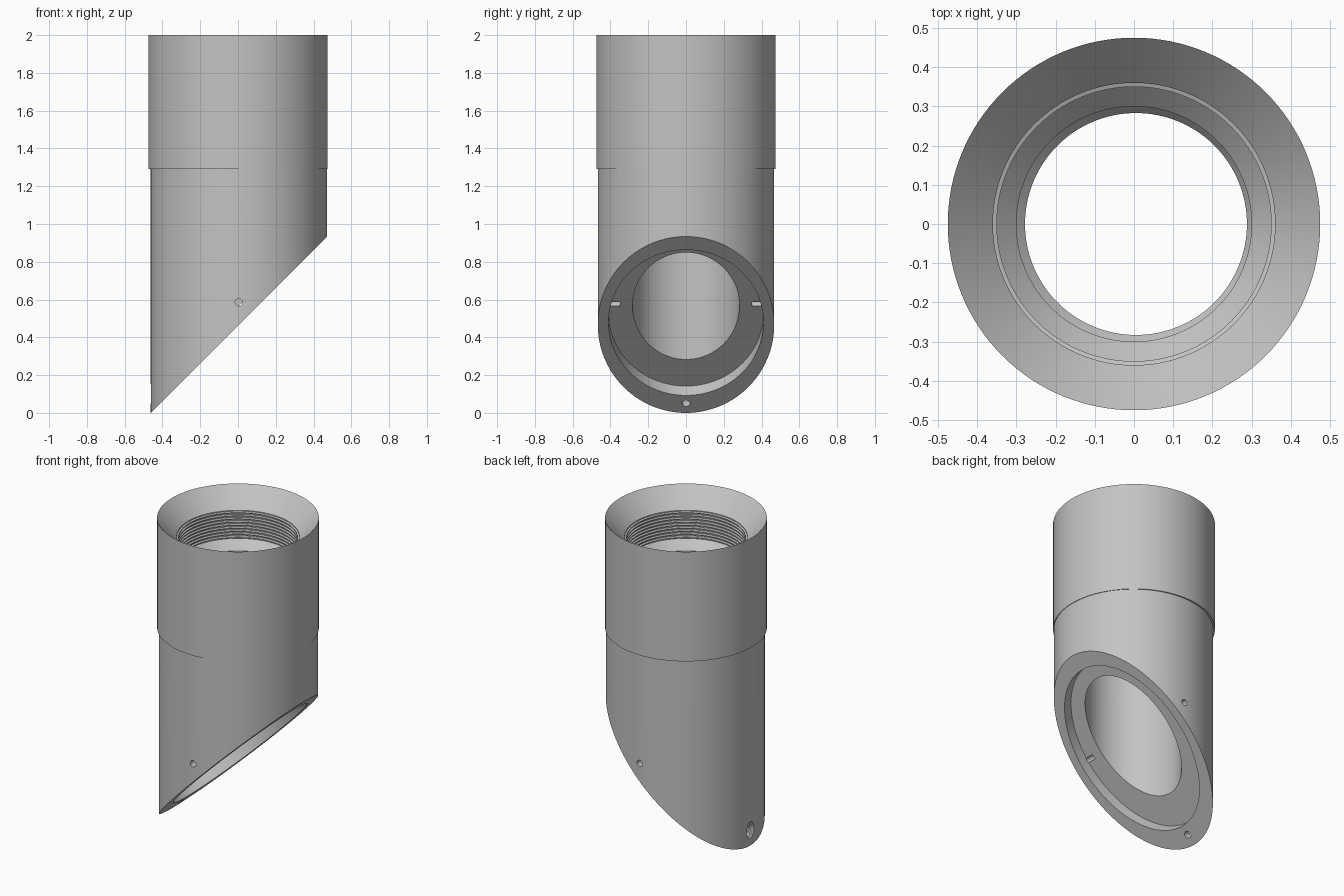
import bpy, bmesh, math
from mathutils import Matrix, Vector

if "Cube" in bpy.data.objects:
    bpy.data.objects.remove(bpy.data.objects["Cube"])

SEGMENTS = 128
OFFSET = 0.005      # lower tube sits slightly off the collar axis
CUT_Z = 0.462       # height of the slanted cut on the z axis
TILT = Matrix.Rotation(math.radians(-45), 4, 'Y')
INWARD = TILT @ Vector((0, 0, 1))

grey = bpy.data.materials.new("satin grey")
grey.use_nodes = True
colour = (0.55, 0.55, 0.55, 1)
grey.diffuse_color = colour
grey.node_tree.nodes["Principled BSDF"].inputs["Base Color"].default_value = colour


def make_object(name, bm):
    bmesh.ops.recalc_face_normals(bm, faces=bm.faces)
    mesh = bpy.data.meshes.new(name)
    bm.to_mesh(mesh)
    bm.free()
    mesh.materials.append(grey)
    obj = bpy.data.objects.new(name, mesh)
    bpy.context.collection.objects.link(obj)
    return obj


def lathe(name, profile):
    """Closed ring of (radius, height, axis offset) points turned about z."""
    bm = bmesh.new()
    rings = []
    for r, z, cx in profile:
        angles = [math.tau * i / SEGMENTS for i in range(SEGMENTS)]
        rings.append([bm.verts.new((cx + r * math.cos(a), r * math.sin(a), z)) for a in angles])
    for k, ring in enumerate(rings):
        above = rings[(k + 1) % len(rings)]
        for i in range(SEGMENTS):
            j = (i + 1) % SEGMENTS
            bm.faces.new((ring[i], ring[j], above[j], above[i]))
    return make_object(name, bm)


def cylinder(name, start, direction, length, rx, ry=None, sides=32):
    bm = bmesh.new()
    rotation = TILT if direction == INWARD else direction.to_track_quat('Z', 'Y').to_matrix().to_4x4()
    place = Matrix.Translation(start + direction * length / 2) @ rotation
    scale = Matrix.Diagonal((rx, ry or rx, length, 1))
    bmesh.ops.create_cone(bm, cap_ends=True, segments=sides, radius1=1, radius2=1,
                          depth=1, matrix=place @ scale)
    return make_object(name, bm)


# Tube with collar, flared mouth, threaded socket and bore
thread_top, thread_bottom, turns = 1.88, 1.70, 9
pitch = (thread_top - thread_bottom) / turns
profile = [(0.467, -0.3, OFFSET), (0.467, 1.29, OFFSET), (0.475, 1.29, 0), (0.475, 2, 0)]
for t in range(turns):
    z = thread_top - t * pitch
    profile += [(0.36, z, 0), (0.36, z - pitch * 0.3, 0),
                (0.35, z - pitch * 0.5, 0), (0.35, z - pitch * 0.8, 0)]
profile += [(0.355, thread_bottom, 0), (0.30, 1.645, 0), (0.30, 1.31, 0),
            (0.283, 1.29, OFFSET), (0.283, -0.3, OFFSET)]
tube = lathe("angled_tube", profile)

# Cutters: slanted end, oval seat, side pin holes, tip screw hole
cutters = []
bm = bmesh.new()
bmesh.ops.create_cube(bm, size=1, matrix=Matrix.Translation(Vector((0, 0, CUT_Z)) - INWARD)
                      @ TILT @ Matrix.Diagonal((4, 4, 2, 1)))
cutters.append(make_object("slant_cutter", bm))

seat = Vector((0.016, 0, CUT_Z + 0.016))
cutters.append(cylinder("seat_cutter", seat - INWARD * 0.1, INWARD, 0.17, 0.545, 0.41, SEGMENTS))

for side, name in ((-1, "front_pin_cutter"), (1, "back_pin_cutter")):
    cutters.append(cylinder(name, Vector((OFFSET, side * 0.35, 0.585)),
                            Vector((0, side, 0)), 0.25, 0.02))

screw = Vector((0.05 - CUT_Z, 0, 0.05))
cutters.append(cylinder("screw_cutter", screw - INWARD * 0.05, INWARD, 0.2, 0.022))
cutters.append(cylinder("screw_head_cutter", screw + INWARD * 0.035, INWARD, 0.2, 0.038))

bpy.context.view_layer.objects.active = tube
tube.select_set(True)
for cutter in cutters:
    cutter.hide_render = True
    mod = tube.modifiers.new(cutter.name, 'BOOLEAN')
    mod.operation = 'DIFFERENCE'
    mod.solver = 'EXACT'
    mod.object = cutter
    bpy.ops.object.modifier_apply(modifier=mod.name)
    bpy.data.objects.remove(cutter)

bpy.ops.object.shade_smooth_by_angle(angle=math.radians(30))
